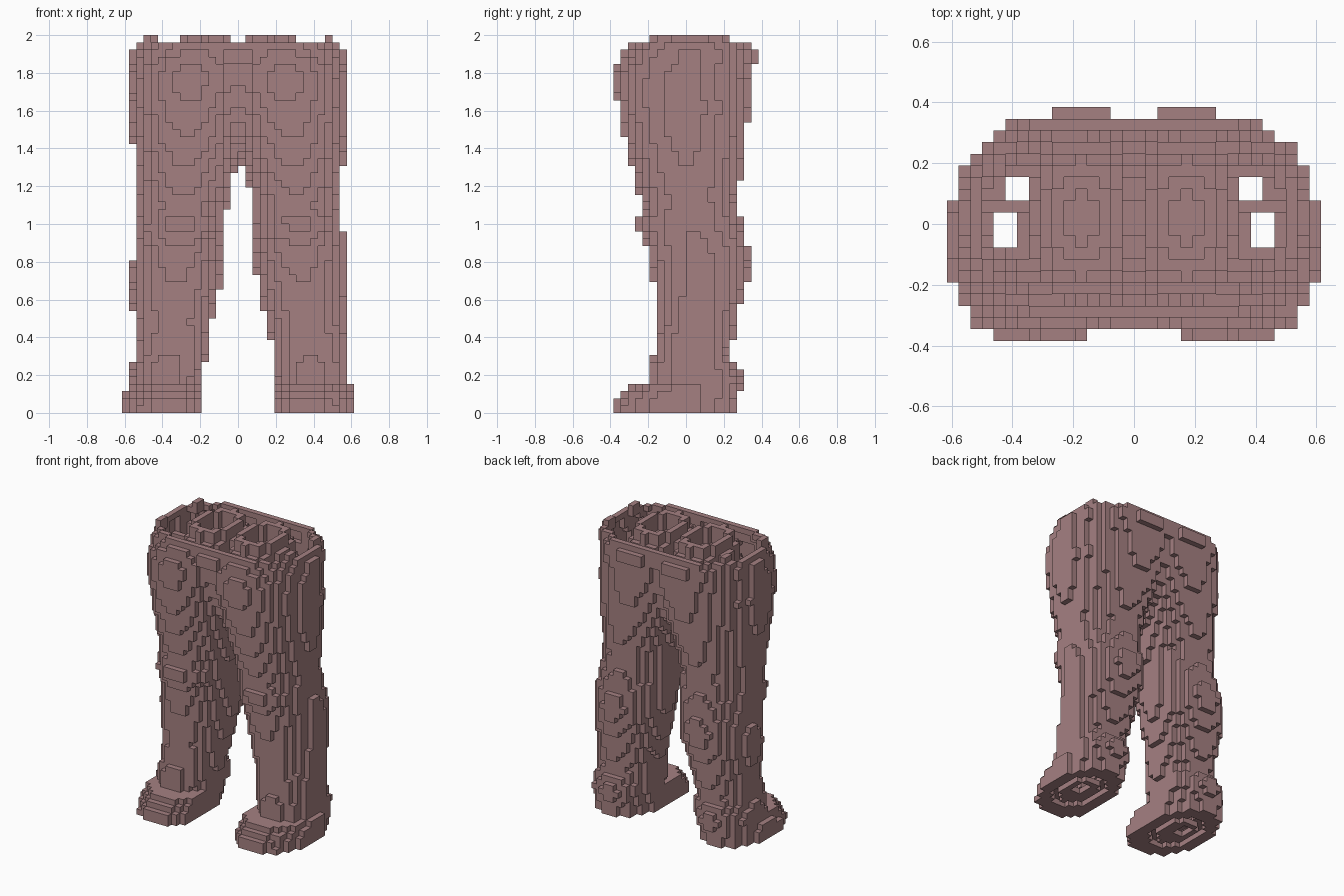
import bpy, bmesh, math

cube = bpy.data.objects.get("Cube")
if cube:
    bpy.data.objects.remove(cube, do_unlink=True)

LAYERS = 52
V = 2.0 / LAYERS          # edge length of one block
RIM = 50                  # last full layer of the waistband

mat = bpy.data.materials.new("dusty mauve")
mat.use_nodes = True
COLOR = (0.375, 0.217, 0.222, 1)
mat.diffuse_color = COLOR
mat.node_tree.nodes["Principled BSDF"].inputs["Base Color"].default_value = COLOR

# Outlines in blocks: (layer where the section ends, value at its middle)
OUTER = {1: [(4, 16), (25, 15), (34, 14), (50, 15), (52, 14)],
         -1: [(3, 16), (7, 15), (14, 14), (21, 15), (37, 14), (50, 15), (52, 14)]}
INNER = {1: [(10, 5), (14, 4), (19, 3), (31, 2), (35, 1), (39, 0), (44, -1), (52, -2)],
         -1: [(7, 5), (13, 4), (17, 3), (28, 2), (33, 1), (39, 0), (44, -1), (52, -2)]}
FRONT = [(2, -10), (3, -9), (4, -8), (5, -5), (8, -5), (18, -4), (23, -5), (25, -6),
         (27, -7), (30, -6), (34, -7), (38, -8), (43, -9), (48, -10), (50, -9), (52, -8)]
BACK = [(3, 7), (6, 8), (7, 7), (10, 6), (15, 7), (18, 8), (23, 9), (27, 8),
        (32, 7), (40, 8), (48, 9), (50, 10), (52, 9)]


def outline(table, k):
    """Linear blend through section middles and the steps between them."""
    z, pts, low = k + 0.5, [], 0
    for n, (top, value) in enumerate(table):
        pts.append(((low + top) / 2, value))
        if n + 1 < len(table):
            pts.append((top, (value + table[n + 1][1]) / 2))
        low = top
    for (z0, a), (z1, b) in zip(pts, pts[1:]):
        if z <= z1:
            return a + (b - a) * max(0, z - z0) / (z1 - z0)
    return pts[-1][1]


SECTION = [{"front": outline(FRONT, k), "back": outline(BACK, k),
            1: (outline(INNER[1], k), outline(OUTER[1], k)),
            -1: (outline(INNER[-1], k), outline(OUTER[-1], k))} for k in range(LAYERS)]


def body_solid(i, j, k):
    """Filled shape of both legs and hips, before hollowing."""
    sec, y = SECTION[k], j + 0.5
    front, back = sec["front"], sec["back"]
    mid = (front + back) / 2
    hip = min(1, max(0, (k - 33) / 12))
    for s in (1, -1):
        x = (i + 0.5) * s
        a, b = sec[s]
        cx = (a + b) / 2
        if y > mid:                     # buttocks sit closer together
            cx += (4.5 - cx) * hip
            a -= 2.5 * hip
        u = (x - cx) / (b - cx) if x > cx else (cx - x) / (cx - a)
        v = abs(y - mid) / ((back - front) / 2)
        # toes are straight on the inner side
        power = 4 if k < 4 and y < mid and x < cx else 2
        if u ** power + v ** power <= 1.006:
            return True
    # bridge between the thighs, deepening upwards from the crotch
    if k >= 35 and abs(i + 0.5) < 3:
        t = min(1, math.sqrt((k - 34) / 14))
        depth = 8.6 if abs(i + 0.5) < 2 and k < RIM else 7.8
        return -depth * t < y < 8.6 * t
    return False


solid = {(i, j, k) for k in range(RIM + 1) for i in range(-17, 17)
         for j in range(-11, 11) if body_solid(i, j, k)}
NEAR = [(1, 0, 0), (-1, 0, 0), (0, 1, 0), (0, -1, 0), (0, 0, 1), (0, 0, -1)]


def hollow(filled):
    """One-block shell, open at the waist and the soles."""
    shell = set()
    for c in filled:
        for d in NEAR:
            n = (c[0] + d[0], c[1] + d[1], c[2] + d[2])
            if 0 <= n[2] <= RIM and n not in filled:
                shell.add(c)
                break
    return shell


blocks = hollow(solid)

# Soles: thick ground ring, one-block groove, raised island with shaft openings
for (i, j, k) in [c for c in solid if c[2] == 0]:
    m = i if i >= 0 else -1 - i
    u = math.hypot((m + 0.5 - 10.5) / 5.5, (j + 0.5 + 1.5) / 8.5)
    shaft = (m in (9, 10) and j in (2, 3)) or (m in (10, 11) and -2 <= j <= 0)
    if u > 0.68 or (u < 0.48 and not shaft):
        blocks.add((i, j, 0))
    elif not shaft:
        blocks.add((i, j, 1))

# Inner lining over each thigh: a raised oval wall stepping down on both sides
lining = set()
for i in range(-9, 9):
    m = i if i >= 0 else -1 - i
    for j in range(-7, 8):
        r = math.hypot((m + 0.5 - 4.5) / 4.8, (j + 0.5 - 0.5) / 6.8)
        if r < 1:
            top = next(t for limit, t in ((0.35, 46), (0.55, 48), (0.76, 51),
                                          (0.88, 49), (1, 46)) if r < limit)
            lining.update((i, j, k) for k in range(45, top + 1))
# Narrow cross bars joining the lining to the outer wall
for s in (1, -1):
    for m in range(8, 14):
        lining.add((m if s > 0 else -1 - m, 1, 46))
# Loose raised blocks on the side rims
for i, j0, j1 in ((12, -4, -2), (-13, -5, -3), (-12, 4, 6), (12, 3, 5)):
    lining.update((i, j, k) for j in range(j0, j1) for k in (50, 51))
everything = blocks | lining

# Four corners of the block face pointing each way
QUADS = {
    (1, 0, 0): ((1, 0, 0), (1, 1, 0), (1, 1, 1), (1, 0, 1)),
    (-1, 0, 0): ((0, 0, 0), (0, 0, 1), (0, 1, 1), (0, 1, 0)),
    (0, 1, 0): ((0, 1, 0), (0, 1, 1), (1, 1, 1), (1, 1, 0)),
    (0, -1, 0): ((0, 0, 0), (1, 0, 0), (1, 0, 1), (0, 0, 1)),
    (0, 0, 1): ((0, 0, 1), (1, 0, 1), (1, 1, 1), (0, 1, 1)),
    (0, 0, -1): ((0, 0, 0), (0, 1, 0), (1, 1, 0), (1, 0, 0)),
}


def build(name, part):
    """Mesh the exposed faces of a set of blocks."""
    bm = bmesh.new()
    verts = {}
    for c in sorted(part):
        for d in NEAR:
            if (c[0] + d[0], c[1] + d[1], c[2] + d[2]) in everything:
                continue
            face = []
            for q in QUADS[d]:
                p = (c[0] + q[0], c[1] + q[1], c[2] + q[2])
                if p not in verts:
                    verts[p] = bm.verts.new((p[0] * V, p[1] * V, p[2] * V))
                face.append(verts[p])
            bm.faces.new(face)
    mesh = bpy.data.meshes.new(name)
    bm.to_mesh(mesh)
    bm.free()
    mesh.materials.append(mat)
    obj = bpy.data.objects.new(name, mesh)
    bpy.context.collection.objects.link(obj)


# Split into named parts
for label, s in (("left", 1), ("right", -1)):
    half = {c for c in blocks if (c[0] >= 0) == (s > 0)}
    build(label + "_foot", {c for c in half if c[2] < 4})
    build(label + "_leg", {c for c in half if 4 <= c[2] < 35})
build("hips", {c for c in blocks if c[2] >= 35})
build("inner_lining", lining - blocks)
